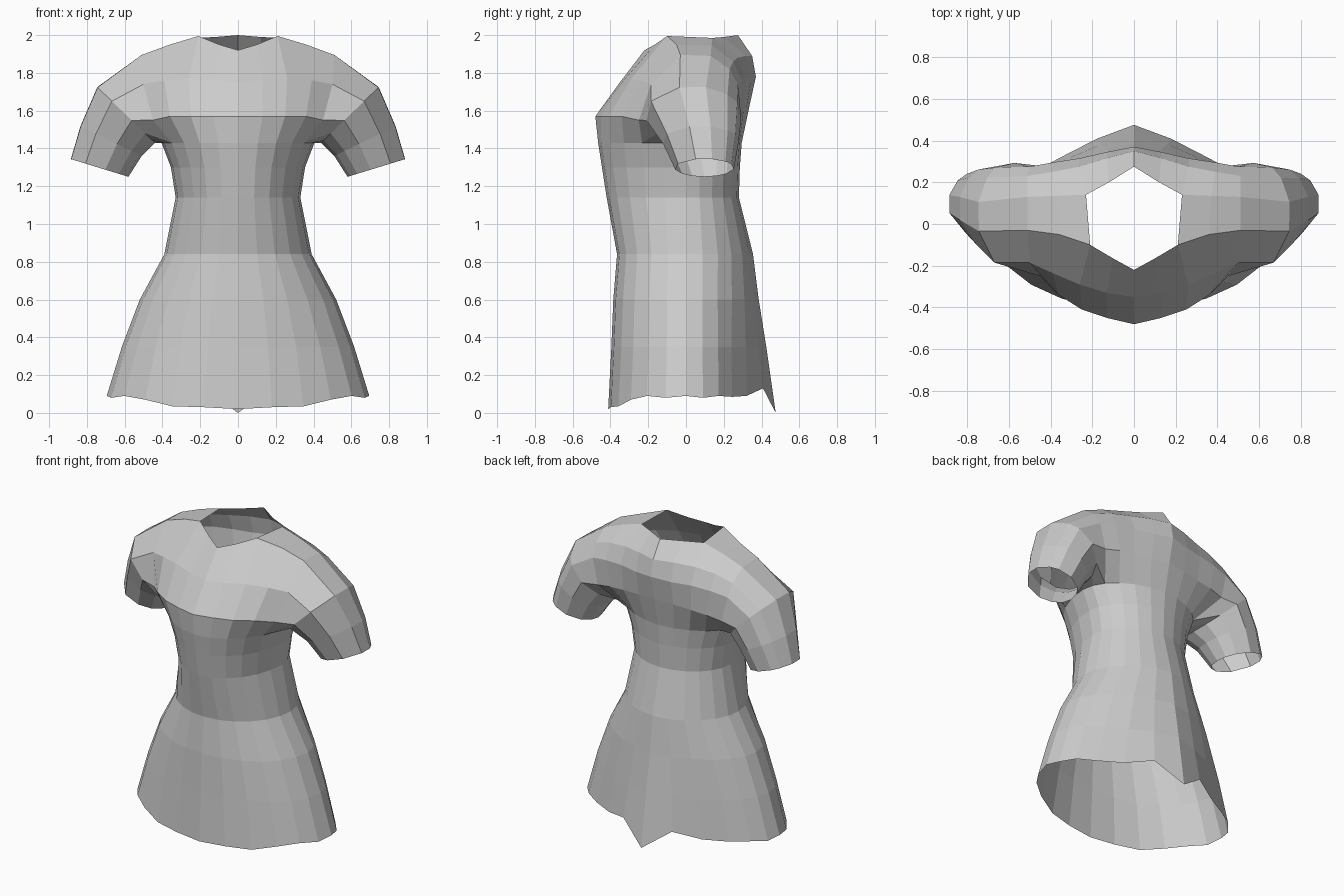
import bpy, bmesh
from math import sin, cos, pi, radians
from mathutils import Vector

if "Cube" in bpy.data.objects:
    bpy.data.objects.remove(bpy.data.objects["Cube"])

N = 12                      # columns from front centre to back centre (half body)
bm = bmesh.new()


def add_row(points):
    return [bm.verts.new(p) for p in points]


def strip(a, b, closed=False):
    n = len(a)
    for i in range(n if closed else n - 1):
        j = (i + 1) % n
        bm.faces.new((a[i], a[j], b[j], b[i]))


def body_ring(z, half_w, front, back, ridge, mid=0.0):
    """Half cross-section: rounded front, flatter back with a centre ridge."""
    pts = []
    for i in range(N + 1):
        t = pi * i / N
        x = half_w * sin(t) if 0 < i < N else 0.0
        depth = mid - front if i <= N / 2 else back - mid
        y = mid - depth * cos(t)
        if i > N / 2:
            y += ridge * max(0, 1 - x / 0.42)
        pts.append((x, y, z))
    return pts


# Skirt and waist, from the hem up to the underarm
rings = [(0.09, .695, -.412, .345, .13), (0.35, .615, -.395, .34, .085),
         (0.60, .52, -.385, .335, .05), (0.84, .39, -.365, .325, .03),
         (1.14, .33, -.42, .27, .01), (1.30, .355, -.445, .275, .01),
         (1.43, .405, -.465, .285, .01)]
hem_z = [.02, .03, .035, .07, .09, .08, .09, .08, .09, .085, .09, .13, 0.0]
rows = []
for k, r in enumerate(rings):
    pts = body_ring(*r)
    if k == 0:
        pts = [(p[0], p[1], z) for p, z in zip(pts, hem_z)]
    rows.append(add_row(pts))
for a, b in zip(rows, rows[1:]):
    strip(a, b)
under = rows[-1]

# Front panel, centre to armhole, up to the neckline and shoulder
front = [under[:5]]
front.append(add_row([(0, -.48, 1.57), (.13, -.45, 1.57), (.25, -.41, 1.57),
                      (.36, -.34, 1.57), (.45, -.25, 1.55)]))
front.append(add_row([(0, -.35, 1.75), (.13, -.33, 1.76), (.26, -.29, 1.77),
                      (.39, -.235, 1.76), (.5, -.185, 1.74)]))
front.append(add_row([(0, -.22, 1.92), (.1, -.165, 1.95), (.21, -.1, 1.995),
                      (.36, -.05, 1.95), (.51, -.03, 1.895)]))
# Back panel, centre to armhole
back = [under[:7:-1]]
back.append(add_row([(0, .335, 1.62), (.13, .32, 1.61), (.25, .305, 1.60),
                     (.36, .295, 1.59), (.46, .28, 1.57)]))
back.append(add_row([(0, .37, 1.78), (.13, .345, 1.77), (.26, .315, 1.77),
                     (.39, .295, 1.76), (.5, .275, 1.74)]))
back.append(add_row([(0, .35, 1.89), (.13, .315, 1.89), (.26, .275, 1.88),
                     (.39, .25, 1.86), (.51, .23, 1.82)]))
back.append(add_row([(0, .275, 2.0), (.12, .2, 1.99), (.23, .14, 1.985),
                     (.37, .135, 1.945), (.51, .13, 1.89)]))
for panel in (front, back):
    for a, b in zip(panel, panel[1:]):
        strip(a, b)
# Shoulder strip between the two panels
strip(front[-1][2:], back[-1][2:])

# Sleeve: rings continue from the armhole edge to the cuff
loop = ([r[4] for r in front] + [r[4] for r in reversed(back)]
        + [under[7], under[6], under[5]])
angles = [48, 78, 118, 163, 195, 225, 245, 278, 312, 336, 0, 24]
sleeve = [((.44, 1.43), (.75, 1.73), -.215, .295),
          ((.51, 1.36), (.84, 1.52), -.125, .28),
          ((.58, 1.25), (.89, 1.345), -.06, .255)]
for inner, outer, y0, y1 in sleeve:
    i, o = Vector(inner), Vector(outer)
    c, h = (i + o) / 2, (o - i) / 2
    ring = []
    for a in angles:
        a = radians(a)
        q = c - h * cos(a)
        ring.append((q.x, (y0 + y1) / 2 - (y1 - y0) / 2 * sin(a), q.y))
    ring = add_row(ring)
    strip(loop, ring, closed=True)
    loop = ring

bmesh.ops.recalc_face_normals(bm, faces=bm.faces)
if sum(f.normal.dot(f.calc_center_median() - Vector((0, 0, 1))) for f in bm.faces) < 0:
    bmesh.ops.reverse_faces(bm, faces=bm.faces)
mesh = bpy.data.meshes.new("tunic")
bm.to_mesh(mesh)
bm.free()
tunic = bpy.data.objects.new("tunic", mesh)
bpy.context.collection.objects.link(tunic)
# Mirror the half garment
mirror = tunic.modifiers.new("mirror", 'MIRROR')
mirror.use_axis[0] = True
mirror.merge_threshold = 0.001
